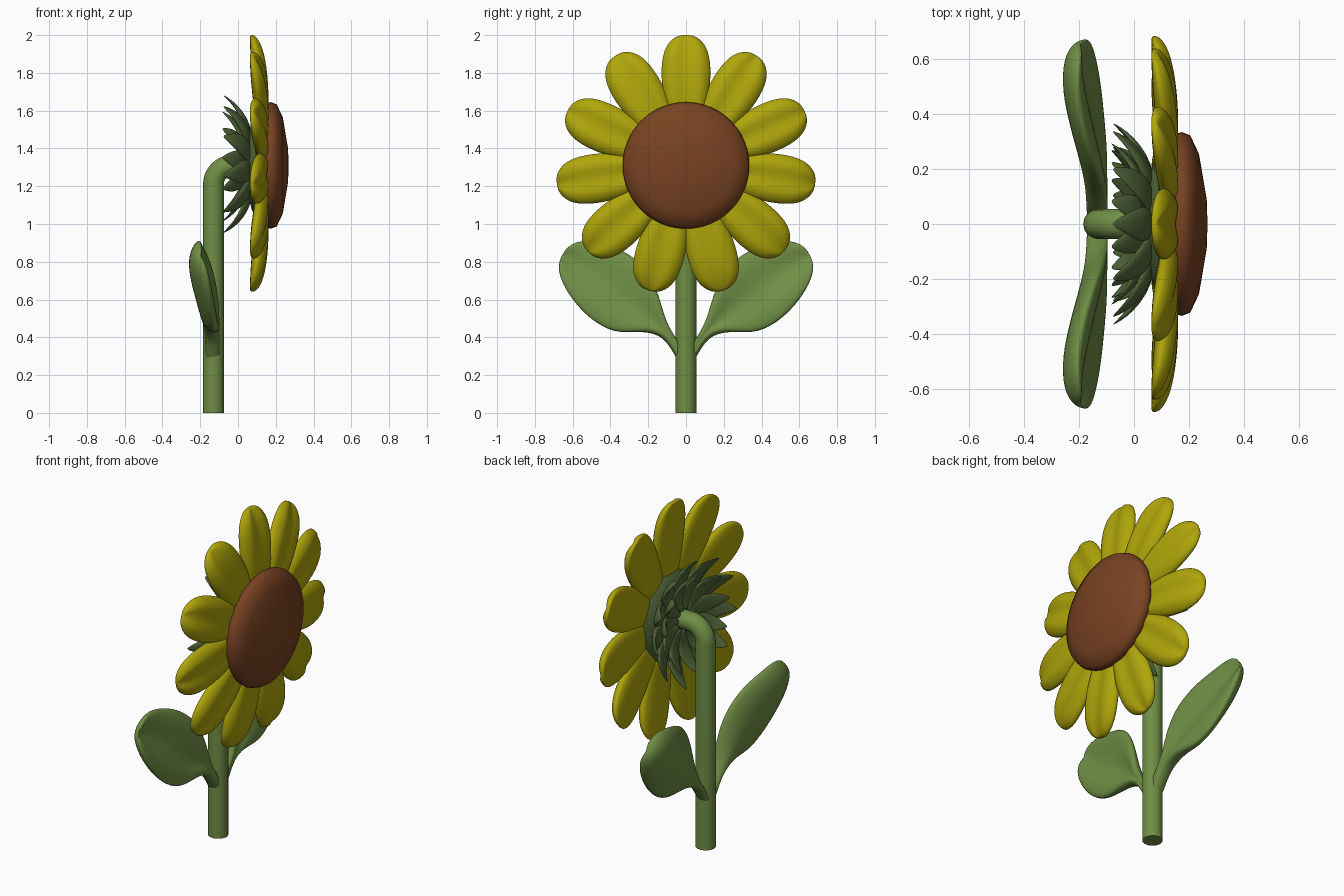
import bpy, bmesh, math
from mathutils import Vector

if "Cube" in bpy.data.objects:
    bpy.data.objects.remove(bpy.data.objects["Cube"])

HEAD_Z = 1.31


def material(name, rgb):
    m = bpy.data.materials.new(name)
    m.diffuse_color = (*rgb, 1)
    m.use_nodes = True
    m.node_tree.nodes["Principled BSDF"].inputs["Base Color"].default_value = m.diffuse_color
    return m


YELLOW = material("petal yellow", (0.43, 0.38, 0.003))
BROWN = material("seed brown", (0.19, 0.055, 0.016))
GREEN = material("leaf green", (0.16, 0.27, 0.06))
DARK = material("sepal green", (0.085, 0.135, 0.042))


def mesh_object(name, bm, mat, subsurf=0):
    bmesh.ops.recalc_face_normals(bm, faces=bm.faces)
    me = bpy.data.meshes.new(name)
    bm.to_mesh(me)
    bm.free()
    me.materials.append(mat)
    ob = bpy.data.objects.new(name, me)
    bpy.context.collection.objects.link(ob)
    for p in me.polygons:
        p.use_smooth = True
    if subsurf:
        s = ob.modifiers.new("smooth", 'SUBSURF')
        s.levels = s.render_levels = subsurf
    return ob


def loft(bm, rings):
    rings = [[bm.verts.new(p) for p in r] for r in rings]
    n = len(rings[0])
    for a, b in zip(rings, rings[1:]):
        for i in range(n):
            j = (i + 1) % n
            bm.faces.new((a[i], a[j], b[j], b[i]))
    bm.faces.new(rings[0])
    bm.faces.new(rings[-1])


def blade(bm, stations, normal, groove, curl, place, n=12):
    """Puffy blade: each station is (edge point, edge point, half thickness)."""
    rings = []
    for a, b, t in stations:
        a, b = Vector(a), Vector(b)
        mid, half = (a + b) / 2, (b - a) / 2
        k = min(1, half.length / 0.1)
        ring = []
        for i in range(n):
            c, s = math.cos(2 * math.pi * i / n), math.sin(2 * math.pi * i / n)
            w = t * s + k * curl * (c * c - 0.4)
            if s > 0.99:
                w -= groove * k
            ring.append(place(mid + half * c + normal * w))
        rings.append(ring)
    loft(bm, rings)


def radial(theta):
    """Local (radius, sideways, depth) to the flower head facing +x."""
    s, c = math.sin(theta), math.cos(theta)
    return lambda p: (p.z, p.x * s + p.y * c, HEAD_Z + p.x * c - p.y * s)


def flower_ring(name, rows, count, offset, groove, curl, mat, subsurf):
    bm = bmesh.new()
    stations = [((r, -h, x), (r, h, x), t) for r, h, x, t in rows]
    for i in range(count):
        th = 2 * math.pi * (i + offset) / count
        blade(bm, stations, Vector((0, 0, 1)), groove, curl, radial(th))
    return mesh_object(name, bm, mat, subsurf)


def lathe_x(name, profile, mat, seg=48):
    bm = bmesh.new()
    loft(bm, [[(x, r * math.cos(2 * math.pi * i / seg),
                HEAD_Z + r * math.sin(2 * math.pi * i / seg)) for i in range(seg)]
              for x, r in profile])
    return mesh_object(name, bm, mat)


# Petals: radius, half width, x, half thickness
flower_ring("petals", [
    (0.20, 0.085, 0.125, 0.04), (0.31, 0.112, 0.128, 0.046),
    (0.41, 0.133, 0.124, 0.05), (0.52, 0.138, 0.114, 0.051),
    (0.61, 0.123, 0.102, 0.044), (0.665, 0.085, 0.088, 0.03),
    (0.692, 0.035, 0.075, 0.014)], 11, 0, 0.035, -0.015, YELLOW, 2)

# Two rings of sepals sweeping backwards
flower_ring("outer_sepals", [
    (0.05, 0.015, 0.03, 0.014), (0.14, 0.05, 0.058, 0.022),
    (0.22, 0.07, 0.045, 0.023), (0.29, 0.056, 0.008, 0.018),
    (0.34, 0.032, -0.035, 0.012), (0.372, 0.006, -0.078, 0.004)],
    11, 0, 0.012, -0.015, DARK, 1)
flower_ring("inner_sepals", [
    (0.05, 0.012, 0.01, 0.012), (0.11, 0.04, 0.035, 0.018),
    (0.17, 0.058, 0.022, 0.02), (0.23, 0.05, -0.012, 0.017),
    (0.27, 0.03, -0.048, 0.011), (0.297, 0.005, -0.083, 0.004)],
    11, 0.5, 0.01, -0.015, DARK, 1)

# Base joining sepals and petals, and the domed seed disc
lathe_x("flower_base", [(0.02, 0.05), (0.05, 0.15), (0.075, 0.24), (0.11, 0.27)], DARK)
lathe_x("seed_disc", [(0.12, 0.28), (0.155, 0.33), (0.175, 0.335), (0.205, 0.323),
                      (0.237, 0.255), (0.265, 0.09), (0.267, 0.03)], BROWN)

# Stem: upright, then bent forward into the head
cu = bpy.data.curves.new("stem", 'CURVE')
cu.dimensions = '3D'
cu.bevel_depth = 0.055
cu.bevel_resolution = 6
cu.use_fill_caps = True
R = 0.10
path = [(-0.13, 0), (-0.13, 0.6)]
path += [(-0.13 + R * (1 - math.cos(a)), HEAD_Z - R + R * math.sin(a))
         for a in (math.pi / 2 * k / 10 for k in range(11))]
path.append((0.07, HEAD_Z))
sp = cu.splines.new('POLY')
sp.points.add(len(path) - 1)
for p, (x, z) in zip(sp.points, path):
    p.co = (x, 0, z, 1)
stem = bpy.data.objects.new("stem", cu)
bpy.context.collection.objects.link(stem)
cu.materials.append(GREEN)
bpy.context.view_layer.objects.active = stem
stem.select_set(True)
bpy.ops.object.convert(target='MESH')

# Stem, seed disc and base keep their sharp rims
for name in ("stem", "seed_disc", "flower_base"):
    bpy.ops.object.select_all(action='DESELECT')
    bpy.data.objects[name].select_set(True)
    bpy.context.view_layer.objects.active = bpy.data.objects[name]
    bpy.ops.object.shade_smooth_by_angle(angle=math.radians(50))

# Leaves: lower edge and upper edge (x, y, z), half thickness
leaf = [
    ((-0.13, 0.02, 0.25), (-0.13, -0.01, 0.29), 0.040),
    ((-0.13, 0.06, 0.30), (-0.13, 0.02, 0.34), 0.042),
    ((-0.13, 0.10, 0.375), (-0.13, 0.055, 0.40), 0.044),
    ((-0.13, 0.16, 0.42), (-0.13, 0.10, 0.47), 0.046),
    ((-0.13, 0.26, 0.425), (-0.135, 0.13, 0.58), 0.048),
    ((-0.14, 0.385, 0.41), (-0.155, 0.175, 0.73), 0.052),
    ((-0.15, 0.51, 0.48), (-0.195, 0.29, 0.85), 0.055),
    ((-0.165, 0.61, 0.59), (-0.23, 0.43, 0.90), 0.054),
    ((-0.18, 0.67, 0.70), (-0.23, 0.55, 0.92), 0.042),
    ((-0.19, 0.68, 0.79), (-0.205, 0.64, 0.875), 0.018)]
for side, name in ((1, "leaf_right"), (-1, "leaf_left")):
    bm = bmesh.new()
    blade(bm, leaf, Vector((0.97, 0, 0.24)), 0.03, 0.035,
          lambda p: (p.x, p.y * side, p.z))
    mesh_object(name, bm, GREEN, 2)
